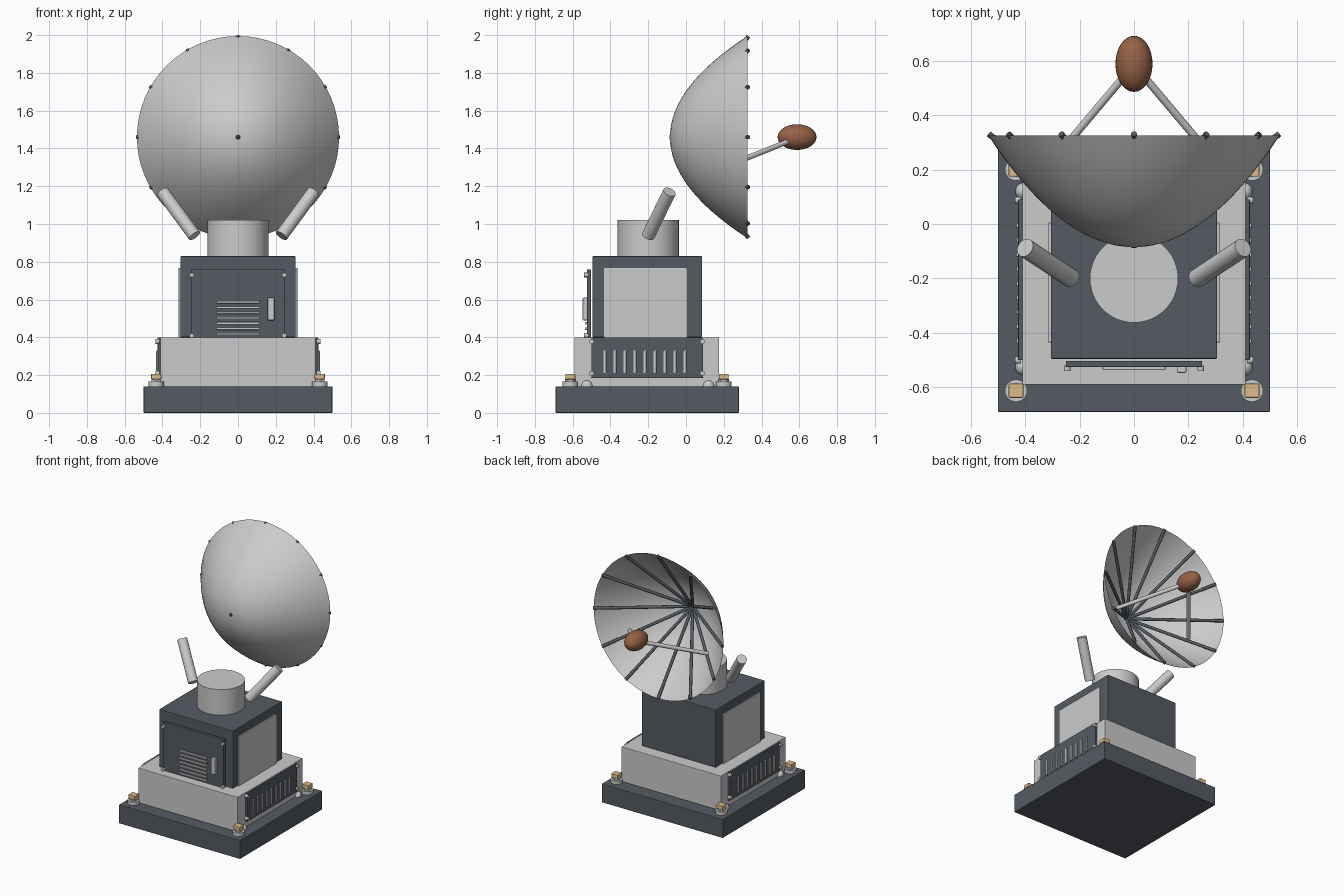
import bpy, math
from mathutils import Vector

if "Cube" in bpy.data.objects:
    bpy.data.objects.remove(bpy.data.objects["Cube"])


def mat(name, rgb):
    m = bpy.data.materials.new(name)
    m.diffuse_color = (*rgb, 1)
    m.use_nodes = True
    m.node_tree.nodes["Principled BSDF"].inputs["Base Color"].default_value = m.diffuse_color
    return m


DARK = mat("dark_grey", (0.09, 0.105, 0.125))
BROWN = mat("brown", (0.30, 0.12, 0.06))
TAN = mat("tan", (0.72, 0.50, 0.25))


def finish(o, name, m=None, smooth=False):
    o.name = name
    if m:
        o.data.materials.append(m)
    if smooth:
        bpy.ops.object.shade_smooth_by_angle(angle=math.radians(35))
    return o


def box(name, x, y, z, m=None, bevel=0.0):
    # x, y, z are (low, high) ranges
    bpy.ops.mesh.primitive_cube_add(size=1, location=[(a + b) / 2 for a, b in (x, y, z)])
    o = bpy.context.object
    o.scale = [b - a for a, b in (x, y, z)]
    bpy.ops.object.transform_apply(location=False, rotation=False, scale=True)
    if bevel:
        b = o.modifiers.new("bevel", 'BEVEL')
        b.width, b.segments = bevel, 2
    return finish(o, name, m)


def rod(name, a, b, r, m=None, sides=24):
    a, b = Vector(a), Vector(b)
    bpy.ops.mesh.primitive_cylinder_add(vertices=sides, radius=r, depth=(b - a).length, location=(a + b) / 2)
    o = bpy.context.object
    o.rotation_euler = (b - a).to_track_quat('Z', 'Y').to_euler()
    return finish(o, name, m, True)


def ball(name, loc, scale, m=None):
    bpy.ops.mesh.primitive_uv_sphere_add(segments=32, ring_count=16, radius=1, location=loc)
    o = bpy.context.object
    o.scale = scale
    return finish(o, name, m, True)


# Stepped pedestal
box("base_plate", (-0.5, 0.5), (-0.69, 0.28), (0, 0.14), DARK, 0.004)
box("lower_housing", (-0.41, 0.41), (-0.59, 0.175), (0.14, 0.40), None, 0.003)
box("upper_housing", (-0.305, 0.305), (-0.495, 0.085), (0.40, 0.83), DARK, 0.004)
rod("turret", (0, -0.2, 0.83), (0, -0.2, 1.02), 0.162, sides=48)

# Front access door with louvres, handle and corner screws
box("front_door", (-0.25, 0.25), (-0.525, -0.503), (0.39, 0.76), DARK, 0.003)
for i in range(7):
    z = 0.418 + i * 0.028
    box("front_louvre", (-0.115, 0.115), (-0.536, -0.52), (z - 0.006, z + 0.006), None, 0.003)
box("door_handle", (0.157, 0.193), (-0.547, -0.52), (0.49, 0.61), None, 0.006)
for x in (-0.245, 0.245):
    for z in (0.41, 0.73):
        rod("door_screw", (x, -0.54, z), (x, -0.52, z), 0.012, sides=16)

for s in (-1, 1):
    # Side panels, vents and screws
    box("upper_side_panel", sorted((s * 0.30, s * 0.314)), (-0.435, 0.005), (0.39, 0.768), None, 0.003)
    box("side_vent_panel", sorted((s * 0.408, s * 0.425)), (-0.50, 0.09), (0.185, 0.40), DARK, 0.003)
    for i in range(9):
        y = -0.43 + i * 0.053
        box("side_vent_bar", sorted((s * 0.42, s * 0.433)), (y - 0.008, y + 0.008), (0.21, 0.33), None, 0.003)
    for y in (-0.50, 0.087):
        for z in (0.21, 0.378):
            rod("side_screw", (s * 0.415, y, z), (s * 0.437, y, z), 0.013, sides=16)
    # Weld domes and anchor bolts on the base
    for y in (-0.525, 0.12):
        ball("base_dome", (s * 0.41, y, 0.14), (0.025, 0.03, 0.032))
    for y in (-0.612, 0.2):
        x = s * 0.433
        rod("bolt_washer", (x, y, 0.135), (x, y, 0.165), 0.041)
        rod("bolt_nut", (x, y, 0.16), (x, y, 0.18), 0.028, sides=6)
        box("bolt_head", (x - 0.027, x + 0.027), (y - 0.026, y + 0.026), (0.177, 0.207), TAN, 0.004)
    # Angled support arms and feed struts
    rod("support_arm", (s * 0.23, -0.20, 0.938), (s * 0.40, -0.087, 1.17), 0.035)
    rod("feed_strut", (0, 0.585, 1.455), (s * 0.325, 0.2, 1.30), 0.014)

# Parabolic dish, revolved about the y axis
CZ, RIM, APEX, DEPTH = 1.46, 0.535, -0.085, 0.41
N, RINGS = 64, 16
verts = [(0, APEX, CZ)]
for j in range(1, RINGS + 1):
    r = RIM * j / RINGS
    for i in range(N):
        a = 2 * math.pi * i / N
        verts.append((r * math.cos(a), APEX + DEPTH * (r / RIM) ** 2, CZ + r * math.sin(a)))
faces = [(0, 1 + i, 1 + (i + 1) % N) for i in range(N)]
for j in range(RINGS - 1):
    p, q = 1 + j * N, 1 + (j + 1) * N
    faces += [(p + i, q + i, q + (i + 1) % N, p + (i + 1) % N) for i in range(N)]
me = bpy.data.meshes.new("dish")
me.from_pydata(verts, [], faces)
dish = bpy.data.objects.new("dish", me)
bpy.context.collection.objects.link(dish)
for p in me.polygons:
    p.use_smooth = True

# Straight ribs from the dish centre to its rim
for i in range(12):
    a = math.pi * i / 6
    rod("dish_rib", (0, -0.08, CZ), (0.534 * math.cos(a), 0.331, CZ + 0.534 * math.sin(a)), 0.011, DARK, 12)

# Feed horn at the focus
ball("feed_horn", (0, 0.588, CZ), (0.068, 0.103, 0.068), BROWN)
